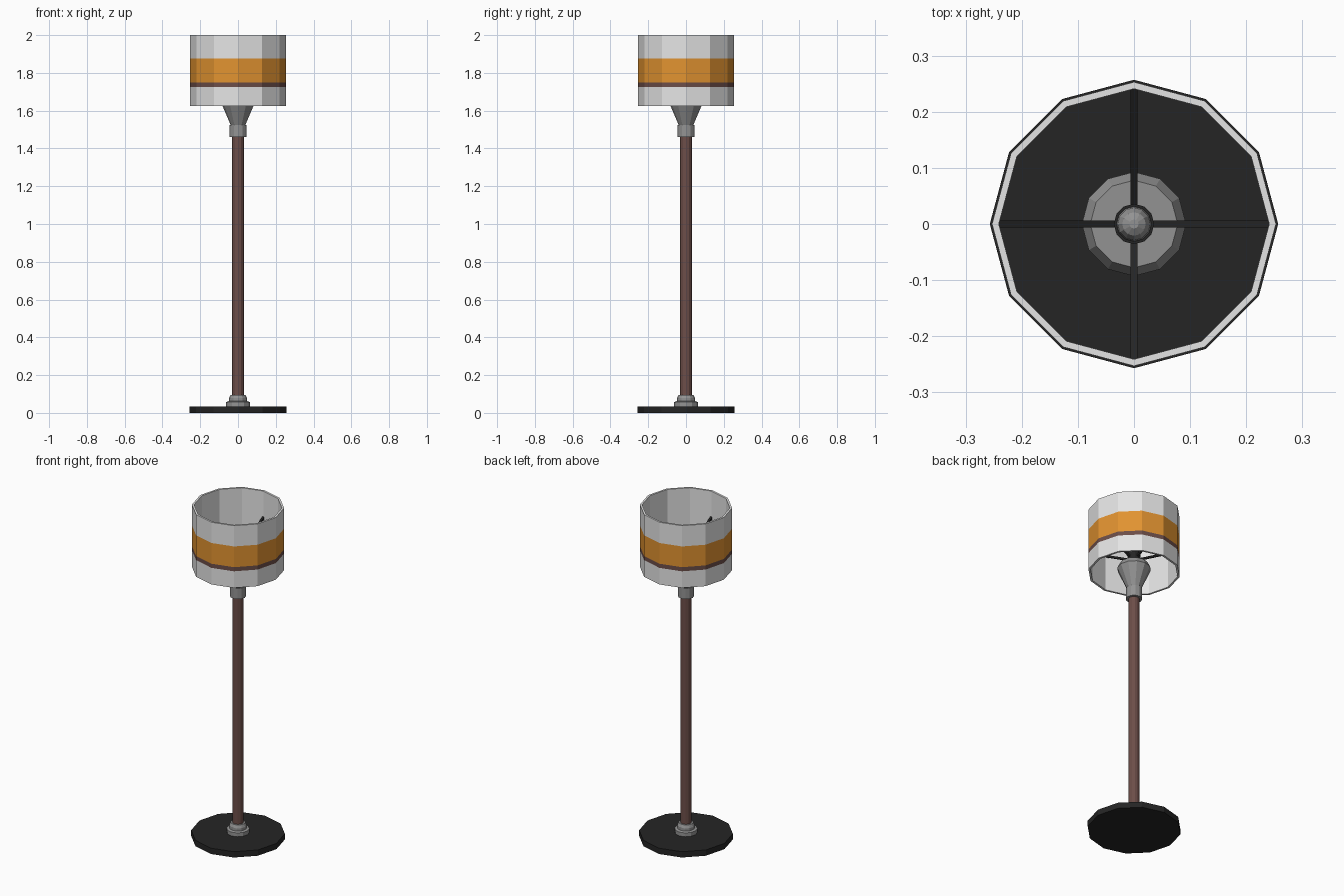
import bpy, bmesh, math
from mathutils import Matrix, Vector

if "Cube" in bpy.data.objects:
    bpy.data.objects.remove(bpy.data.objects["Cube"])

SIDES = 12


def material(name, rgb):
    m = bpy.data.materials.new(name)
    m.diffuse_color = (*rgb, 1)
    m.use_nodes = True
    m.node_tree.nodes["Principled BSDF"].inputs["Base Color"].default_value = m.diffuse_color
    return m


WHITE = material("shade_white", (0.78, 0.78, 0.78))
ORANGE = material("band_orange", (0.75, 0.29, 0.03))
BROWN = material("wood_brown", (0.15, 0.075, 0.065))
METAL = material("metal_grey", (0.29, 0.29, 0.29))
BLACK = material("black", (0.018, 0.018, 0.018))


def make_object(name, bm, mats):
    bmesh.ops.recalc_face_normals(bm, faces=bm.faces)
    me = bpy.data.meshes.new(name)
    bm.to_mesh(me)
    bm.free()
    for m in mats:
        me.materials.append(m)
    ob = bpy.data.objects.new(name, me)
    bpy.context.collection.objects.link(ob)
    return ob


def lathe(name, profile, mats, closed=False, segment_mats=None):
    """Turn (radius, z) points into a 12-sided solid; open profiles get caps."""
    bm = bmesh.new()
    rings = []
    for r, z in profile:
        rings.append([bm.verts.new((r * math.cos(a), r * math.sin(a), z))
                      for a in (2 * math.pi * i / SIDES for i in range(SIDES))])
    count = len(rings) if closed else len(rings) - 1
    for k in range(count):
        a, b = rings[k], rings[(k + 1) % len(rings)]
        for i in range(SIDES):
            j = (i + 1) % SIDES
            f = bm.faces.new((a[i], a[j], b[j], b[i]))
            f.material_index = segment_mats[k] if segment_mats else 0
    if not closed:
        bm.faces.new(rings[0])
        bm.faces.new(rings[-1])
    return make_object(name, bm, mats)


# Floor plate, collar and pole
lathe("base", [(0.257, 0), (0.257, 0.035)], [BLACK])
lathe("base_collar", [(0.063, 0.035), (0.063, 0.058), (0.048, 0.062),
                      (0.048, 0.078), (0.040, 0.095)], [METAL])
lathe("pole", [(0.031, 0.09), (0.031, 1.47)], [BROWN])

# Flared metal cup under the shade
lathe("cup", [(0.045, 1.46), (0.045, 1.525), (0.039, 1.525),
              (0.093, 1.65), (0.078, 1.68)], [METAL])

# Lamp holder with rounded top
lathe("lamp_holder", [(0.036, 1.68), (0.036, 1.76)], [BLACK])
lathe("bulb", [(0.031, 1.76), (0.029, 1.78), (0.021, 1.797), (0.008, 1.805)], [METAL])

# Four sloping arms carrying the shade
inner, outer = Vector((0.03, 0, 1.72)), Vector((0.244, 0, 1.84))
bm = bmesh.new()
span = outer - inner
for k in range(4):
    mat = (Matrix.Rotation(k * math.pi / 2, 4, 'Z')
           @ Matrix.Translation((inner + outer) / 2)
           @ Matrix.Rotation(-math.atan2(span.z, span.x), 4, 'Y')
           @ Matrix.Diagonal((span.length, 0.012, 0.012, 1)))
    bmesh.ops.create_cube(bm, size=1, matrix=mat)
make_object("shade_arms", bm, [BLACK])

# Hollow drum shade with painted bands on the outside
R, r = 0.253, 0.241
lathe("shade", [(R, 1.625), (R, 1.725), (R, 1.75), (R, 1.875), (R, 2.0),
                (r, 2.0), (r, 1.625)],
      [WHITE, BROWN, ORANGE], closed=True, segment_mats=[0, 1, 2, 0, 0, 0, 0])
